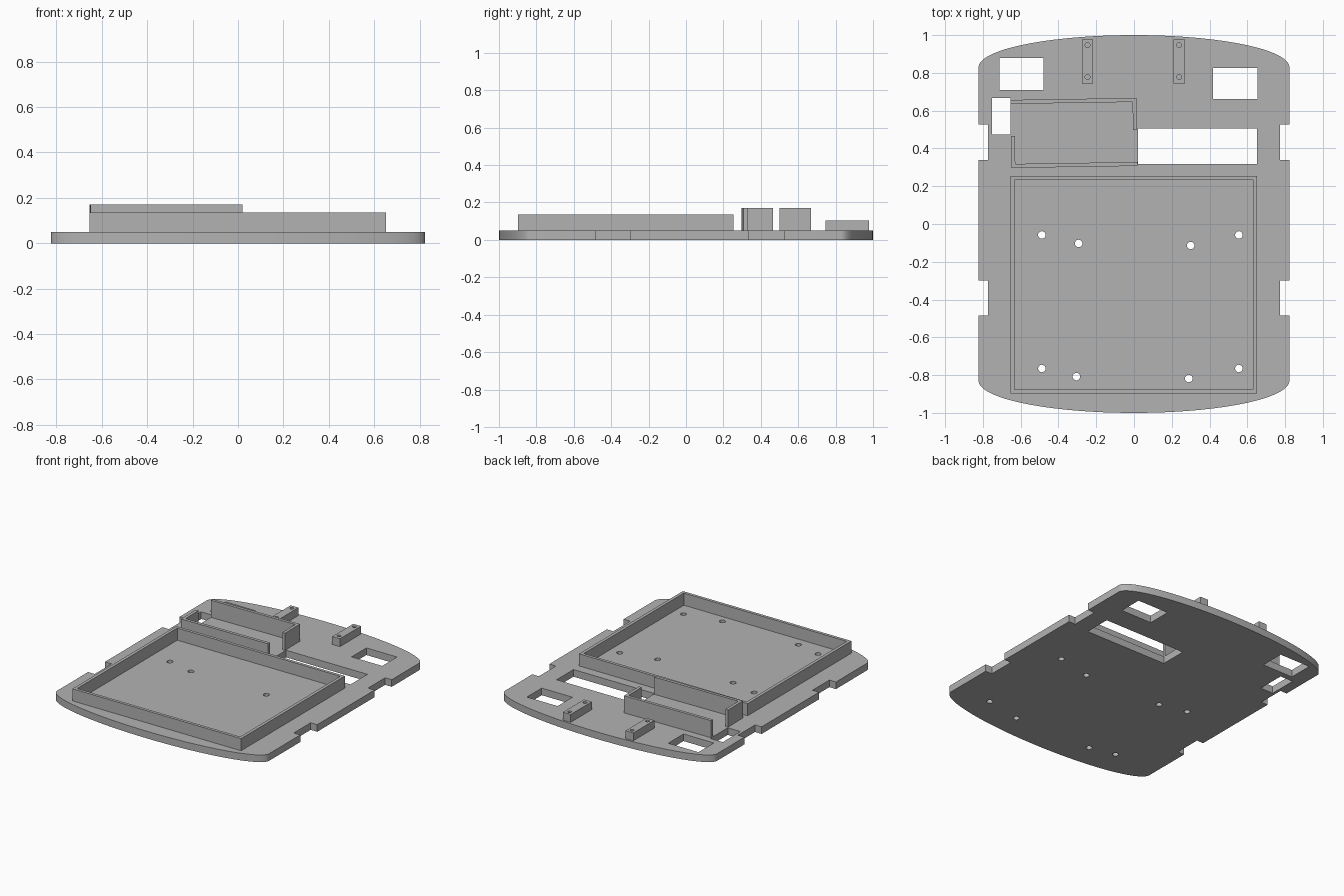
import bpy
import bmesh
from math import cos, sin, pi, radians

cube = bpy.data.objects.get("Cube")
if cube:
    bpy.data.objects.remove(cube, do_unlink=True)

GREY = (0.45, 0.45, 0.45, 1)
grey = bpy.data.materials.new("plain grey plastic")
grey.use_nodes = True
grey.diffuse_color = GREY
grey.node_tree.nodes["Principled BSDF"].inputs["Base Color"].default_value = GREY


def rect(x0, x1, y0, y1):
    return [(x0, y0), (x1, y0), (x1, y1), (x0, y1)]


def circle(x, y, r, n=20):
    return [(x + r * cos(2 * pi * i / n), y + r * sin(2 * pi * i / n)) for i in range(n)]


def slab(name, loops, z0, z1):
    """Extrude an outline (first loop) with holes (other loops) from z0 to z1."""
    bm = bmesh.new()
    edges = []
    for loop in loops:
        vs = [bm.verts.new((x, y, z0)) for x, y in loop]
        edges += [bm.edges.new((vs[i - 1], vs[i])) for i in range(len(vs))]
    bmesh.ops.triangle_fill(bm, edges=edges, normal=(0, 0, 1))
    top = bmesh.ops.extrude_face_region(bm, geom=bm.faces[:], use_keep_orig=True)["geom"]
    bmesh.ops.translate(bm, vec=(0, 0, z1 - z0),
                        verts=[g for g in top if isinstance(g, bmesh.types.BMVert)])
    bmesh.ops.recalc_face_normals(bm, faces=bm.faces[:])
    mesh = bpy.data.meshes.new(name)
    bm.to_mesh(mesh)
    bm.free()
    mesh.materials.append(grey)
    ob = bpy.data.objects.new(name, mesh)
    bpy.context.collection.objects.link(ob)
    bpy.ops.object.select_all(action="DESELECT")
    ob.select_set(True)
    bpy.context.view_layer.objects.active = ob
    bpy.ops.object.shade_smooth_by_angle(angle=radians(30))
    return ob


# Base plate outline: elliptical ends, straight sides with two notches each
HALF, SIDE, BOW, INSET = 0.823, 0.83, 0.17, 0.772
PLATE = 0.05
STEPS = 48
right_edge = []
for low, high in ((-0.485, -0.298), (0.338, 0.527)):
    right_edge += [(HALF, low), (INSET, low), (INSET, high), (HALF, high)]
arc = [(HALF * cos(pi * i / STEPS), SIDE + BOW * sin(pi * i / STEPS)) for i in range(STEPS + 1)]
left_edge = [(-x, y) for x, y in reversed(right_edge)]
outline = right_edge + arc + left_edge + [(-x, -y) for x, y in arc]

# Openings and screw holes through the plate
windows = [rect(-0.713, -0.478, 0.71, 0.88), rect(0.417, 0.655, 0.662, 0.826),
           rect(-0.753, -0.655, 0.473, 0.668), rect(0.02, 0.65, 0.318, 0.505)]
screws = [(-0.488, -0.058), (-0.293, -0.103), (0.3, -0.114), (0.555, -0.058),
          (-0.488, -0.765), (-0.305, -0.808), (0.29, -0.818), (0.555, -0.765)]
slab("base_plate", [outline] + windows + [circle(x, y, 0.02) for x, y in screws], 0, PLATE)

# Large square tray rim
slab("tray_rim", [rect(-0.655, 0.652, -0.897, 0.253), rect(-0.633, 0.63, -0.876, 0.232)],
     PLATE, 0.135)

# Slightly turned holder: two L-shaped walls at opposite corners
T = 0.021
TURN = radians(0.9)


def turned(points):
    cx, cy = -0.318, 0.482
    return [(cx + x * cos(TURN) - y * sin(TURN), cy + x * sin(TURN) + y * cos(TURN))
            for x, y in points]


W, H = 0.334, 0.18
front_l = [(-W, -H), (W, -H), (W, -H + T), (-W + T, -H + T), (-W + T, -0.012), (-W, -0.012)]
back_l = [(-x, -y) for x, y in front_l]
slab("holder_front_wall", [turned(front_l)], PLATE, 0.17)
slab("holder_back_wall", [turned(back_l)], PLATE, 0.17)

# Two mounting blocks with blind screw holes
for name, x in (("right_mounting_block", -0.246), ("left_mounting_block", 0.239)):
    slab(name, [rect(x - 0.03, x + 0.03, 0.745, 0.978),
                circle(x, 0.947, 0.013), circle(x, 0.778, 0.013)], PLATE, 0.105)
